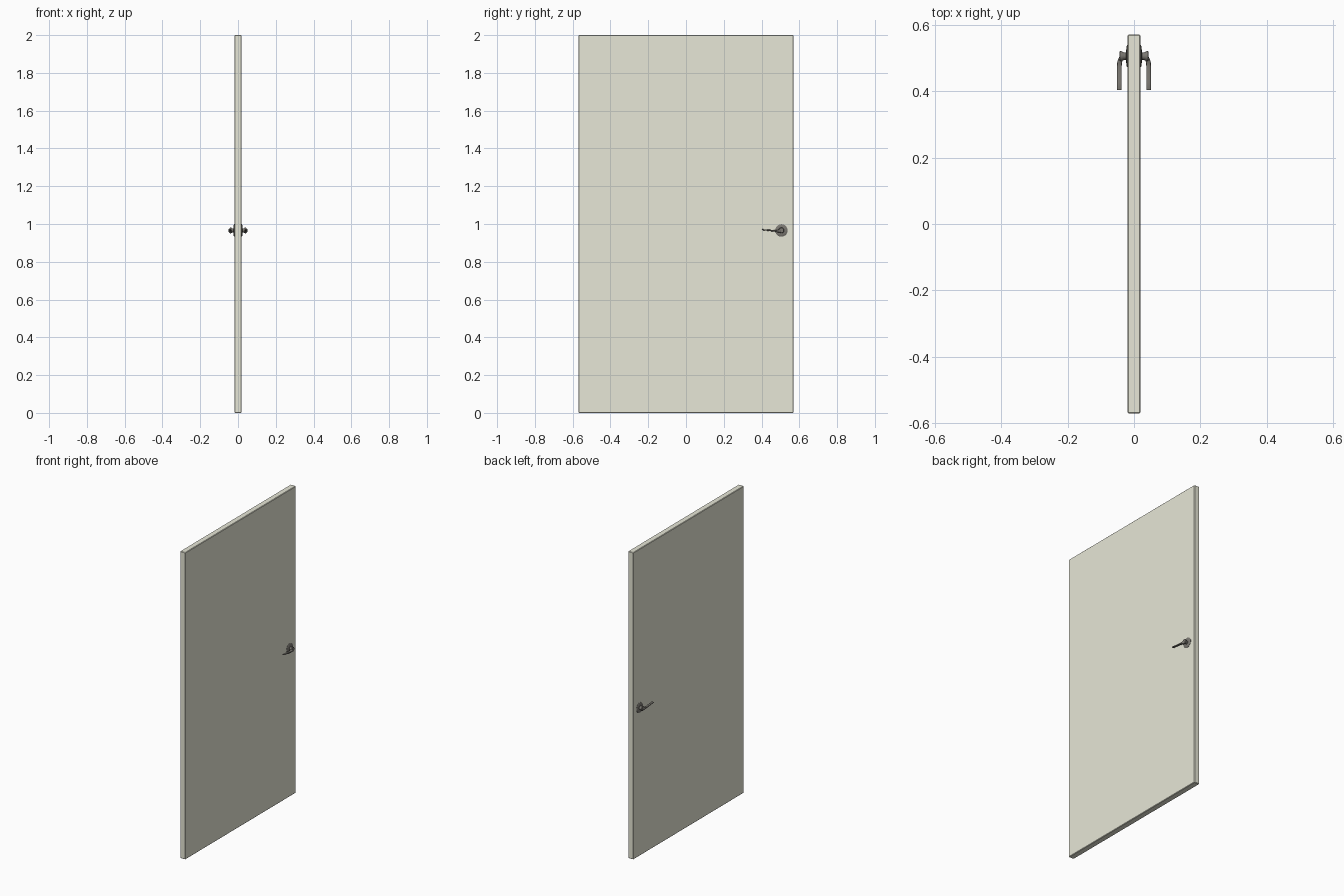
import bpy, bmesh, math
from mathutils import Vector

if "Cube" in bpy.data.objects:
    bpy.data.objects.remove(bpy.data.objects["Cube"])

HY, HZ = 0.505, 0.966   # handle axis position


def material(name, col):
    m = bpy.data.materials.new(name)
    m.diffuse_color = (*col, 1)
    m.use_nodes = True
    m.node_tree.nodes["Principled BSDF"].inputs["Base Color"].default_value = m.diffuse_color
    return m


door_mat = material("pale_paint", (0.8, 0.8, 0.68))
metal = material("dark_metal", (0.2, 0.19, 0.17))


def make(name, rings, mat, angle=35):
    """Skin a list of closed rings, capping both ends."""
    bm = bmesh.new()
    vr = [[bm.verts.new(p) for p in r] for r in rings]
    n = len(vr[0])
    for a, b in zip(vr, vr[1:]):
        for i in range(n):
            j = (i + 1) % n
            bm.faces.new((a[i], a[j], b[j], b[i]))
    bm.faces.new(vr[0])
    bm.faces.new(vr[-1])
    bmesh.ops.recalc_face_normals(bm, faces=bm.faces)
    me = bpy.data.meshes.new(name)
    bm.to_mesh(me)
    bm.free()
    ob = bpy.data.objects.new(name, me)
    bpy.context.collection.objects.link(ob)
    me.materials.append(mat)
    bpy.ops.object.select_all(action='DESELECT')
    ob.select_set(True)
    bpy.context.view_layer.objects.active = ob
    bpy.ops.object.shade_smooth_by_angle(angle=math.radians(angle))
    return ob


def mirrored(ob):
    m = ob.modifiers.new("both_sides", 'MIRROR')
    m.use_axis = (True, False, False)


def lathe(name, profile, n=32):
    """Revolve (x, radius) points about the handle axis."""
    rings = [[(x, HY + r * math.cos(2 * math.pi * i / n),
               HZ + r * math.sin(2 * math.pi * i / n)) for i in range(n)]
             for x, r in profile]
    mirrored(make(name, rings, metal))


# Door leaf with slightly eased edges
bpy.ops.mesh.primitive_cube_add(size=1, location=(0, 0, 1))
door = bpy.context.object
door.name = "door_leaf"
door.scale = (0.038, 1.14, 2.0)
bpy.ops.object.transform_apply(location=False, rotation=False, scale=True)
door.data.materials.append(door_mat)
bev = door.modifiers.new("eased_edges", 'BEVEL')
bev.width = 0.003
bev.segments = 1

# Round rose plate and flared hub
lathe("rose_plate", [(0.017, 0.033), (0.0205, 0.033), (0.0225, 0.030),
                     (0.0235, 0.018)])
lathe("handle_hub", [(0.021, 0.0105), (0.031, 0.0115), (0.037, 0.015),
                     (0.042, 0.015), (0.044, 0.0125)])

# Lever: rounded sections swept out of the hub and along the door
# (x, y, z, half width, half height)
path = [(0.034, 0.507, 0.965, 0.006, 0.0110), (0.038, 0.499, 0.964, 0.007, 0.0105),
        (0.0415, 0.493, 0.963, 0.007, 0.0085), (0.0435, 0.485, 0.9625, 0.007, 0.0060),
        (0.044, 0.475, 0.963, 0.007, 0.0045), (0.044, 0.450, 0.9655, 0.007, 0.0038),
        (0.044, 0.425, 0.968, 0.007, 0.0032), (0.044, 0.405, 0.970, 0.007, 0.0027),
        (0.044, 0.403, 0.970, 0.006, 0.0020)]
rings = []
for k, (x, y, z, w, h) in enumerate(path):
    a, b = path[max(k - 1, 0)], path[min(k + 1, len(path) - 1)]
    t = Vector((b[0] - a[0], b[1] - a[1], 0)).normalized()
    side = Vector((-t.y, t.x, 0))
    ring = []
    for i in range(16):
        c, s = math.cos(math.pi * i / 8), math.sin(math.pi * i / 8)
        # squarish oval section
        u = math.copysign(abs(c) ** 0.6, c) * w
        v = math.copysign(abs(s) ** 0.6, s) * h
        ring.append(Vector((x, y, z + v)) + side * u)
    rings.append(ring)
mirrored(make("lever", rings, metal, 45))
